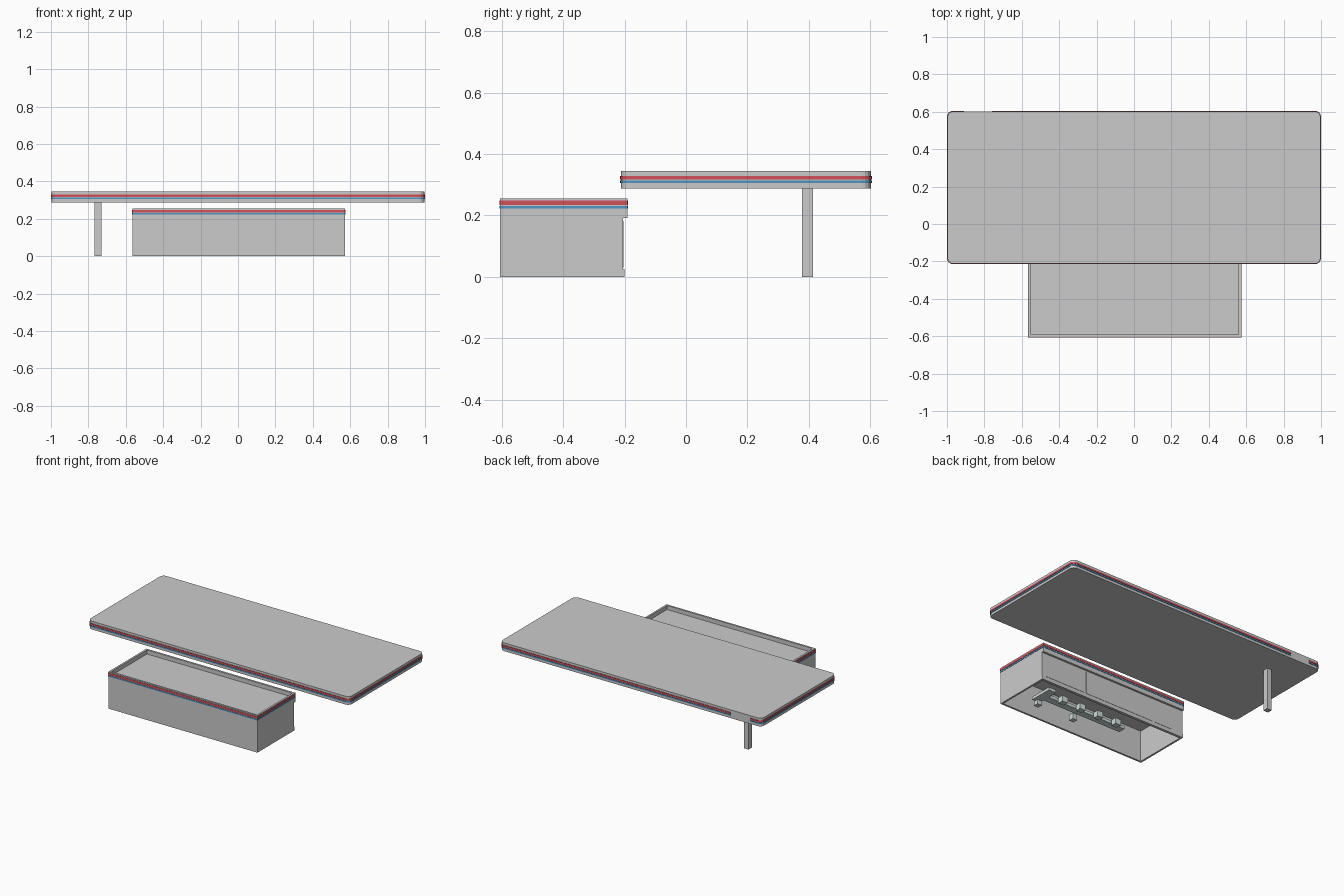
import bpy, bmesh, math

if "Cube" in bpy.data.objects:
    bpy.data.objects.remove(bpy.data.objects["Cube"])


def material(name, rgb):
    m = bpy.data.materials.new(name)
    m.diffuse_color = (*rgb, 1)
    m.use_nodes = True
    m.node_tree.nodes["Principled BSDF"].inputs["Base Color"].default_value = m.diffuse_color
    return m


RED = material("red", (0.65, 0.08, 0.1))
BLUE = material("blue", (0.08, 0.3, 0.55))
PALE = material("pale_green", (0.62, 0.72, 0.7))


def finish(name, bm, mat=None):
    bmesh.ops.recalc_face_normals(bm, faces=bm.faces)
    me = bpy.data.meshes.new(name)
    bm.to_mesh(me)
    bm.free()
    ob = bpy.data.objects.new(name, me)
    bpy.context.collection.objects.link(ob)
    if mat:
        me.materials.append(mat)
    return ob


def box(name, x0, x1, y0, y1, z0, z1, mat=None):
    bm = bmesh.new()
    bmesh.ops.create_cube(bm, size=1)
    for v in bm.verts:
        v.co = (x0 + (v.co.x + .5) * (x1 - x0),
                y0 + (v.co.y + .5) * (y1 - y0),
                z0 + (v.co.z + .5) * (z1 - z0))
    return finish(name, bm, mat)


def outline(x0, x1, y0, y1, r, n=4):
    """Rounded rectangle, anticlockwise, starting at the back left corner."""
    pts = []
    for cx, cy, a in ((x0 + r, y1 - r, 90), (x0 + r, y0 + r, 180),
                      (x1 - r, y0 + r, 270), (x1 - r, y1 - r, 0)):
        for i in range(n + 1):
            t = math.radians(a + 90 * i / n)
            pts.append((cx + r * math.cos(t), cy + r * math.sin(t)))
    return pts


def slab(name, rect, r, z0, z1):
    bm = bmesh.new()
    f = bm.faces.new([bm.verts.new((x, y, z0)) for x, y in outline(*rect, r)])
    ext = bmesh.ops.extrude_face_region(bm, geom=[f], use_keep_orig=True)
    for v in ext["geom"]:
        if isinstance(v, bmesh.types.BMVert):
            v.co.z = z1
    return finish(name, bm)


def band(name, rect, r, z0, z1, mat, gap=None, t=0.003):
    """Thin raised stripe around a rectangle, with an optional gap at the back."""
    x0, x1, y0, y1 = rect
    inner = outline(*rect, r)
    outer = outline(x0 - t, x1 + t, y0 - t, y1 + t, r + t)
    if gap:
        inner = [(gap[0], y1)] + inner + [(gap[1], y1)]
        outer = [(gap[0], y1 + t)] + outer + [(gap[1], y1 + t)]
    bm = bmesh.new()
    rings = [[bm.verts.new(c) for c in ((*i, z0), (*o, z0), (*o, z1), (*i, z1))]
             for i, o in zip(inner, outer)]
    pairs = list(zip(rings, rings[1:]))
    if gap:
        bm.faces.new(rings[0])
        bm.faces.new(rings[-1])
    else:
        pairs.append((rings[-1], rings[0]))
    for a, b in pairs:
        for k in range(4):
            m = (k + 1) % 4
            bm.faces.new((a[k], a[m], b[m], b[k]))
    return finish(name, bm, mat)


# Canopy with its stripes and single post
canopy = (-0.997, 0.997, -0.212, 0.602)
slab("canopy", canopy, 0.03, 0.288, 0.345)
GAP = (-0.91, -0.76)
band("canopy_red_stripe", canopy, 0.03, 0.317, 0.329, RED, GAP)
band("canopy_blue_stripe", canopy, 0.03, 0.305, 0.314, BLUE, GAP)
box("canopy_post", -0.766, -0.73, 0.377, 0.413, 0, 0.29)

# Shop shell: hollow, open underneath, low parapet around the roof
X0, X1, Y0, Y1 = -0.564, 0.572, -0.605, -0.205
T = 0.013
box("rear_wall", X0, X1, Y0, Y0 + T, 0, 0.255)
box("left_wall", X0, X0 + T, Y0 + T, Y1, 0, 0.255)
box("right_wall", X1 - T, X1, Y0 + T, Y1, 0, 0.255)
box("facade_wall", X0 + T, X1 - T, Y1 - T, Y1, 0, 0.225)
box("roof", X0 + T, X1 - T, Y0 + T, Y1, 0.215, 0.227)
box("fascia", X0, X1, Y1, -0.191, 0.192, 0.255)
shop = (X0, X1, Y0, -0.191)
band("shop_red_stripe", shop, 0.001, 0.234, 0.248, RED, t=0.002)
band("shop_blue_stripe", shop, 0.001, 0.222, 0.231, BLUE, t=0.002)

# Facade: plinth, window panels and door
box("plinth", X0, X1, Y1, -0.2, 0, 0.025)
for i, (a, b) in enumerate(((0.235, 0.54), (-0.32, 0.215), (-0.47, -0.34))):
    box(f"facade_panel_{i + 1}", a, b, Y1, Y1 + 0.002, 0.03, 0.182)

# Counter inside the shop
box("counter_bar", -0.25, 0.42, -0.44, -0.39, 0.03, 0.05, PALE)
box("counter_return", 0.36, 0.42, -0.48, -0.32, 0.03, 0.05, PALE)
for i in range(4):
    x = 0.28 - 0.143 * i
    box(f"counter_front_block_{i + 1}", x - 0.022, x + 0.022,
        -0.37, -0.33, 0, 0.04, PALE)
for i, x in enumerate((0.38, 0.095)):
    box(f"counter_rear_block_{i + 1}", x - 0.018, x + 0.018,
        -0.49, -0.455, 0, 0.04, PALE)
